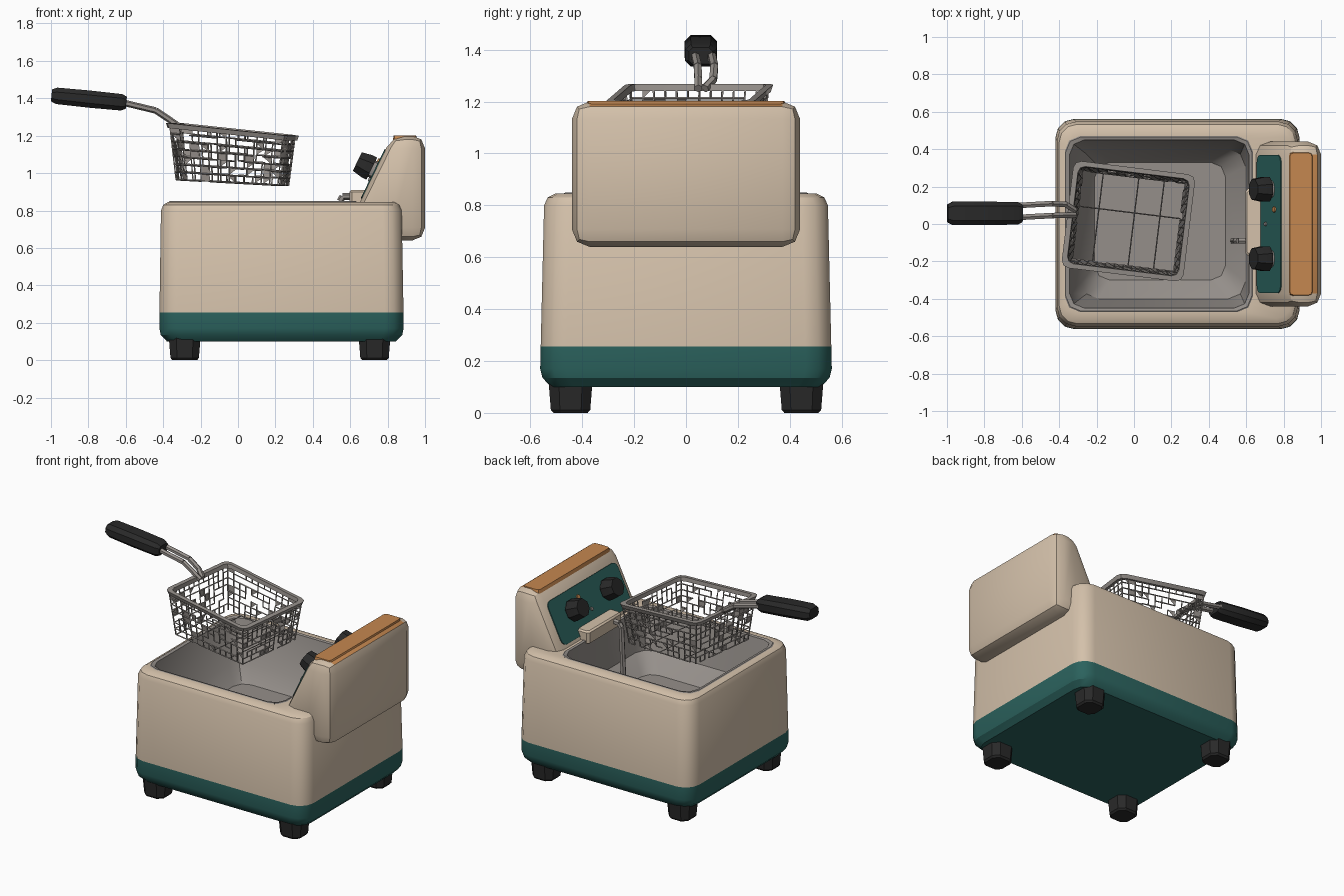
import bpy, bmesh, math, random
from mathutils import Vector, Matrix

if "Cube" in bpy.data.objects:
    bpy.data.objects.remove(bpy.data.objects["Cube"])

random.seed(4)


def mat(name, r, g, b):
    m = bpy.data.materials.new(name)
    m.diffuse_color = (r, g, b, 1)
    m.use_nodes = True
    m.node_tree.nodes["Principled BSDF"].inputs["Base Color"].default_value = m.diffuse_color
    return m


BEIGE = mat("beige", 0.66, 0.535, 0.405)
TEAL = mat("teal", 0.024, 0.122, 0.110)
WOOD = mat("orange_wood", 0.56, 0.245, 0.08)
BLACK = mat("black_plastic", 0.022, 0.022, 0.022)
STEEL = mat("steel_grey", 0.30, 0.275, 0.255)


def finish(name, bm, mats, rule=None, matrix=None):
    """Turn a bmesh into an object, with an optional face colour rule."""
    me = bpy.data.meshes.new(name)
    bm.normal_update()
    if rule:
        for f in bm.faces:
            f.material_index = rule(f)
    bm.to_mesh(me)
    bm.free()
    for m in mats:
        me.materials.append(m)
    ob = bpy.data.objects.new(name, me)
    bpy.context.collection.objects.link(ob)
    if matrix:
        ob.matrix_world = matrix
    return ob


def ring(x0, x1, y0, y1, r, z, n):
    """Rounded rectangle, counter-clockwise."""
    pts = []
    for k, (cx, cy) in enumerate([(x1 - r, y1 - r), (x0 + r, y1 - r), (x0 + r, y0 + r), (x1 - r, y0 + r)]):
        for i in range(n + 1):
            a = math.pi / 2 * (k + i / n)
            pts.append((cx + r * math.cos(a), cy + r * math.sin(a), z))
    return pts


def loft(name, rings, mats, n=3, start=True, end=True, closed=False, rule=None, matrix=None, warp=None):
    bm = bmesh.new()
    loops = [[bm.verts.new(warp(p) if warp else p) for p in ring(*r, n)] for r in rings]
    pairs = list(zip(loops, loops[1:]))
    if closed:
        pairs.append((loops[-1], loops[0]))
    for a, b in pairs:
        for i in range(len(a)):
            j = (i + 1) % len(a)
            bm.faces.new((a[i], a[j], b[j], b[i]))
    if start and not closed:
        bm.faces.new(loops[0][::-1])
    if end and not closed:
        bm.faces.new(loops[-1])
    return finish(name, bm, mats, rule, matrix)


def sym(x, y, r, z):
    return (-x, x, -y, y, r, z)


def tube(bm, path, r, n=4):
    """Straight bars between successive points."""
    for a, b in zip(path, path[1:]):
        a, b = Vector(a), Vector(b)
        d = b - a
        m = Matrix.Translation((a + b) / 2) @ d.to_track_quat('Z', 'Y').to_matrix().to_4x4()
        bmesh.ops.create_cone(bm, cap_ends=True, segments=n, radius1=r, radius2=r, depth=d.length, matrix=m)


# body shell, teal below the colour line
loft("body_shell", [
    (-.38, .845, -.52, .52, .09, .10), (-.413, .878, -.553, .553, .10, .135),
    (-.42, .885, -.562, .562, .10, .17), (-.42, .885, -.56, .56, .10, .255),
    (-.412, .875, -.547, .547, .10, .80), (-.40, .862, -.533, .533, .095, .83),
    (-.375, .84, -.505, .505, .08, .845), (-.355, .625, -.465, .465, .07, .845),
    (-.355, .625, -.465, .465, .07, .80)], [BEIGE, TEAL], n=3, end=False,
    rule=lambda f: 1 if f.calc_center_median().z < .25 else 0)

# steel oil tub
loft("oil_tub", [
    (-.37, .635, -.47, .47, .08, .846), (-.365, .63, -.465, .465, .08, .85),
    (-.345, .615, -.45, .45, .08, .845), (-.28, .595, -.40, .40, .09, .58),
    (-.21, .49, -.30, .33, .08, .48)], [STEEL], n=2, start=False)

# feet
for label, x in (("left", -.285), ("right", .73)):
    for side, y in (("front", -.445), ("back", .445)):
        loft(f"foot_{side}_{label}",
             [sym(.066, .066, .03, 0), sym(.076, .076, .035, .012), sym(.085, .085, .04, .125)],
             [BLACK], n=1, matrix=Matrix.Translation((x, y, 0)))

# control housing: side profile extruded across y, all edges rounded
bm = bmesh.new()
prof = [(.621, .78), (.825, 1.2), (1.0, 1.2), (1.0, .64), (.80, .64)]
face = bm.faces.new([bm.verts.new((x, -.44, z)) for x, z in prof])
ext = bmesh.ops.extrude_face_region(bm, geom=[face])
bmesh.ops.translate(bm, vec=(0, .88, 0), verts=[v for v in ext["geom"] if isinstance(v, bmesh.types.BMVert)])
bmesh.ops.recalc_face_normals(bm, faces=bm.faces)
bmesh.ops.bevel(bm, geom=list(bm.edges), offset=.068, segments=2, profile=.5, affect='EDGES')
bmesh.ops.recalc_face_normals(bm, faces=bm.faces)
bm.normal_update()


def cap_rule(f):
    """Wooden top: the flat top and the first strip behind it."""
    c = f.calc_center_median()
    return 1 if c.z > 1.15 and abs(c.y) < .1 and f.normal.z > .5 and f.normal.x > -.2 else 0


finish("control_housing", bm, [BEIGE, WOOD], cap_rule)
# thin wooden cap plate on the top
loft("wooden_cap", [(.828, .958, -.385, .385, .02, 1.178), (.833, .952, -.38, .38, .02, 1.202)], [WOOD], n=2)

# sloped control panel frame: local x = -Y, local y = up the slope, local z = outward
U = Vector((.437, 0, .8995))
N = Vector((-.8995, 0, .437))


def on_panel(x, y):
    p = Vector((x, y, .78 + (x - .621) * .42 / .204))
    m = Matrix((Vector((0, -1, 0)), U, N)).transposed().to_4x4()
    return Matrix.Translation(p) @ m


loft("control_panel", [sym(.37, .145, .04, -.002), sym(.37, .145, .04, .006)], [TEAL], n=3,
     matrix=on_panel(.725, 0))
for label, y in (("left", -.185), ("right", .185)):
    m = on_panel(.735, y)
    loft(f"knob_collar_{label}", [sym(.048, .048, .035, 0), sym(.048, .048, .035, .025)], [STEEL], n=2, matrix=m)
    loft(f"knob_{label}", [sym(.066, .066, .04, .022), sym(.066, .066, .04, .05),
                           sym(.055, .055, .034, .108)], [BLACK], n=1, matrix=m)
for name, x, y, r, m in (("indicator_lamp", .757, .078, .018, WOOD), ("reset_button", .71, 0, .013, STEEL)):
    loft(name, [sym(r, r, r * .9, 0), sym(r * .8, r * .8, r * .7, .014)], [m], n=2, matrix=on_panel(x, y))

# heater bracket and element
loft("heater_bracket", [(.595, .70, -.17, .19, .015, .83), (.595, .69, -.17, .19, .015, .90),
                        (.605, .68, -.16, .18, .012, .91)], [BEIGE], n=1)
bm = bmesh.new()
tube(bm, [(.62, -.09, .875), (.56, -.09, .875), (.545, -.09, .85), (.53, -.09, .52)], .018, 6)
finish("heating_element", bm, [STEEL])

# fry basket: turned slightly, sloping down to the right, walls upright
BASKET = Matrix.Translation((-.03, .015, 1.222)) @ Matrix.Rotation(math.radians(-7), 4, 'Z')


def slope(p):
    return Vector((p[0], p[1], p[2] - .105 * p[0]))


loft("basket_rim", [sym(.32, .28, .04, -.014), sym(.328, .288, .04, .012),
                    sym(.300, .262, .035, .014), sym(.296, .258, .035, -.012)],
     [STEEL], n=2, closed=True, matrix=BASKET, warp=slope)


def wall(side, u, t):
    """Point on a basket wall: u runs along it (-1..1), t runs down it (0..1)."""
    hx, hy = .304 - .03 * t, .268 - .03 * t
    x, y = [(u * hx, -hy), (hx, u * hy), (-u * hx, hy), (-hx, -u * hy)][side]
    return slope((x, y, -t * (.272 - .05 * x)))


bm = bmesh.new()
COLS, ROWS = 12, 7
for s in range(4):
    for i in range(COLS):
        for j in range(ROWS):
            u0, u1 = -1 + 2 * i / COLS, -1 + 2 * (i + 1) / COLS
            t0, t1 = j / ROWS, (j + 1) / ROWS
            # worn wire grid: some links are missing, some cells are clogged
            if i == 0 or random.random() < .8:
                tube(bm, [wall(s, u0, t0), wall(s, u0, t1)], .0045)
            if random.random() < .8:
                tube(bm, [wall(s, u0, t1), wall(s, u1, t1)], .0045)
            if random.random() < .17:
                q = [wall(s, u0, t0), wall(s, u1, t0), wall(s, u1, t1), wall(s, u0, t1)]
                bm.faces.new([bm.verts.new(p) for p in q[:random.choice((3, 4))]])
# sparse base wires
for w in (-.6, .1, .6):
    tube(bm, [wall(0, w, 1), wall(2, -w, 1)], .0035)
tube(bm, [wall(3, -.2, 1), wall(1, .2, 1)], .0035)
finish("basket_mesh", bm, [STEEL], matrix=BASKET)

# handle arms joining rim to grip
bm = bmesh.new()
for dy in (-.032, .032):
    tube(bm, [(-.315, .06 + dy * .4, 1.25), (-.365, .076 + dy * .9, 1.285), (-.44, .077 + dy, 1.335),
              (-.64, .066 + dy, 1.383)], .017, 6)
finish("handle_arms", bm, [STEEL])

# handle grip
D = Vector((-.995, 0, .0995))
gm = Matrix((Vector((.0995, 0, .995)), Vector((0, 1, 0)), D)).transposed().to_4x4()
loft("handle_grip", [sym(.032, .046, .014, 0), sym(.044, .060, .022, .025), sym(.046, .063, .024, .2),
                     sym(.044, .062, .024, .375), sym(.032, .048, .018, .402)], [BLACK], n=1,
     matrix=Matrix.Translation((-.597, .057, 1.376)) @ gm)

# smooth the rounded parts, leave hard edges crisp
for ob in bpy.data.objects:
    ob.select_set(True)
bpy.context.view_layer.objects.active = bpy.data.objects["body_shell"]
bpy.ops.object.shade_smooth_by_angle(angle=math.radians(32))
